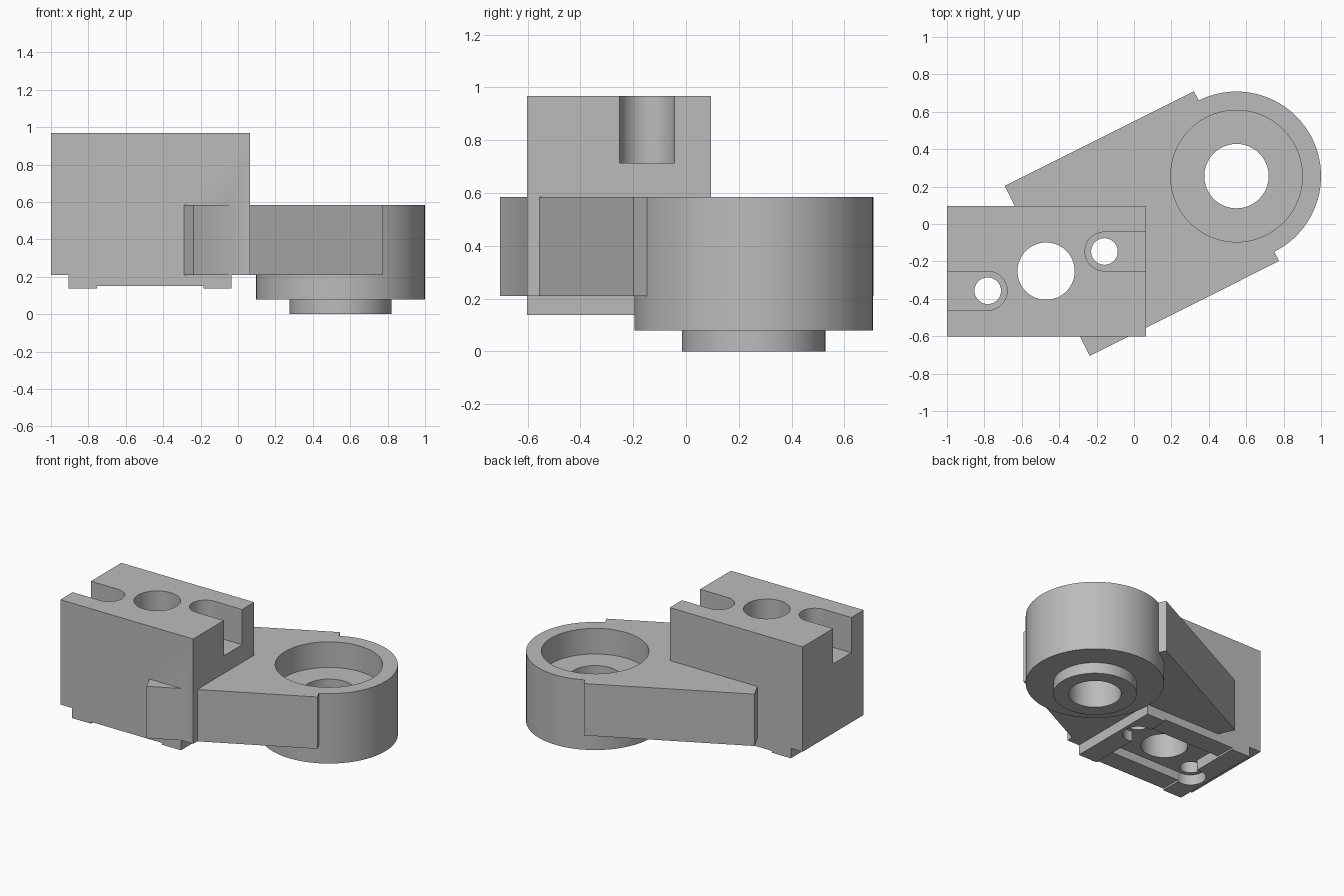
import bpy, bmesh, math
from mathutils import Vector

if "Cube" in bpy.data.objects:
    bpy.data.objects.remove(bpy.data.objects["Cube"])

grey = bpy.data.materials.new("light_grey")
grey.diffuse_color = (0.5, 0.5, 0.5, 1)
grey.use_nodes = True
grey.node_tree.nodes["Principled BSDF"].inputs["Base Color"].default_value = grey.diffuse_color


def prism(name, outline, z0, z1):
    """Extrude a flat counter-clockwise outline from z0 to z1."""
    bm = bmesh.new()
    face = bm.faces.new([bm.verts.new((x, y, z0)) for x, y in outline])
    top = bmesh.ops.extrude_face_region(bm, geom=[face])["geom"]
    for v in top:
        if isinstance(v, bmesh.types.BMVert):
            v.co.z = z1
    bmesh.ops.recalc_face_normals(bm, faces=bm.faces)
    mesh = bpy.data.meshes.new(name)
    bm.to_mesh(mesh)
    bm.free()
    obj = bpy.data.objects.new(name, mesh)
    bpy.context.collection.objects.link(obj)
    obj.data.materials.append(grey)
    return obj


def box(name, x0, x1, y0, y1, z0, z1):
    return prism(name, [(x0, y0), (x1, y0), (x1, y1), (x0, y1)], z0, z1)


def arc(c, r, a0, a1, n):
    return [(c[0] + r * math.cos(a0 + (a1 - a0) * i / n),
             c[1] + r * math.sin(a0 + (a1 - a0) * i / n)) for i in range(n + 1)]


def disc(name, c, r, z0, z1, n=96):
    return prism(name, arc(c, r, 0, 2 * math.pi, n)[:-1], z0, z1)


def combine(target, other, operation):
    """Apply a boolean and remove the helper."""
    mod = target.modifiers.new("bool", 'BOOLEAN')
    mod.operation, mod.object, mod.solver = operation, other, 'EXACT'
    bpy.context.view_layer.objects.active = target
    bpy.ops.object.modifier_apply(modifier=mod.name)
    bpy.data.objects.remove(other)


RING = (0.548, 0.256)      # axis of the round socket
BORE = (-0.47, -0.252)     # axis of the clamp block
SCREW = (0.312, 0.105)     # screw offset from the block axis
ARM_Z = (0.21, 0.585)

# Slanted arm, ending on the socket axis
d = Vector((math.cos(math.radians(26.6)), math.sin(math.radians(26.6))))
n = Vector((-d.y, d.x)) * 0.508
end = Vector(RING)
start = end - d * 1.132
body = prism("bracket", [start - n, end - n, end + n, start + n], *ARM_Z)

# Round socket and the collar below it
combine(body, disc("socket", RING, 0.452, 0.08, ARM_Z[1]), 'UNION')
combine(body, disc("collar", RING, 0.272, 0.0, 0.1), 'UNION')

# Clamp block with a foot plate
combine(body, box("block", -1.0, 0.063, -0.602, 0.095, 0.21, 0.968), 'UNION')
combine(body, box("foot", -0.905, -0.035, -0.602, 0.095, 0.137, 0.25), 'UNION')

# Socket recess and bore
combine(body, disc("recess", RING, 0.352, 0.40, 1.2), 'DIFFERENCE')
combine(body, disc("socket_bore", RING, 0.172, -0.2, 1.2), 'DIFFERENCE')

# Shallow channel across the foot and the pocket inside it
combine(body, box("channel", -0.755, -0.185, -0.8, 0.2, 0.0, 0.15), 'DIFFERENCE')
combine(body, box("pocket", -0.755, -0.185, -0.455, -0.05, 0.0, 0.212), 'DIFFERENCE')

# Centre bore of the block
combine(body, disc("block_bore", BORE, 0.153, -0.2, 1.2), 'DIFFERENCE')

# Two screw holes, each with an open-ended slot above and a counterbore below
for s in (-1, 1):
    c = (BORE[0] + s * SCREW[0], BORE[1] + s * SCREW[1])
    combine(body, disc("screw_hole", c, 0.071, -0.2, 1.2), 'DIFFERENCE')
    combine(body, disc("counterbore", c, 0.1, 0.0, 0.212), 'DIFFERENCE')
    a = -s * math.pi / 2
    slot = arc(c, 0.104, a, a - math.pi, 32)
    if s < 0:
        slot = arc(c, 0.104, -math.pi / 2, math.pi / 2, 32)
    else:
        slot = arc(c, 0.104, math.pi / 2, 3 * math.pi / 2, 32)
    slot += [(c[0] + s * 0.5, slot[-1][1]), (c[0] + s * 0.5, slot[0][1])]
    combine(body, prism("slot", slot, 0.713, 1.2), 'DIFFERENCE')

# Smooth round walls, keep hard edges
bpy.ops.object.select_all(action='DESELECT')
body.select_set(True)
bpy.context.view_layer.objects.active = body
bpy.ops.object.shade_smooth_by_angle(angle=math.radians(30))
